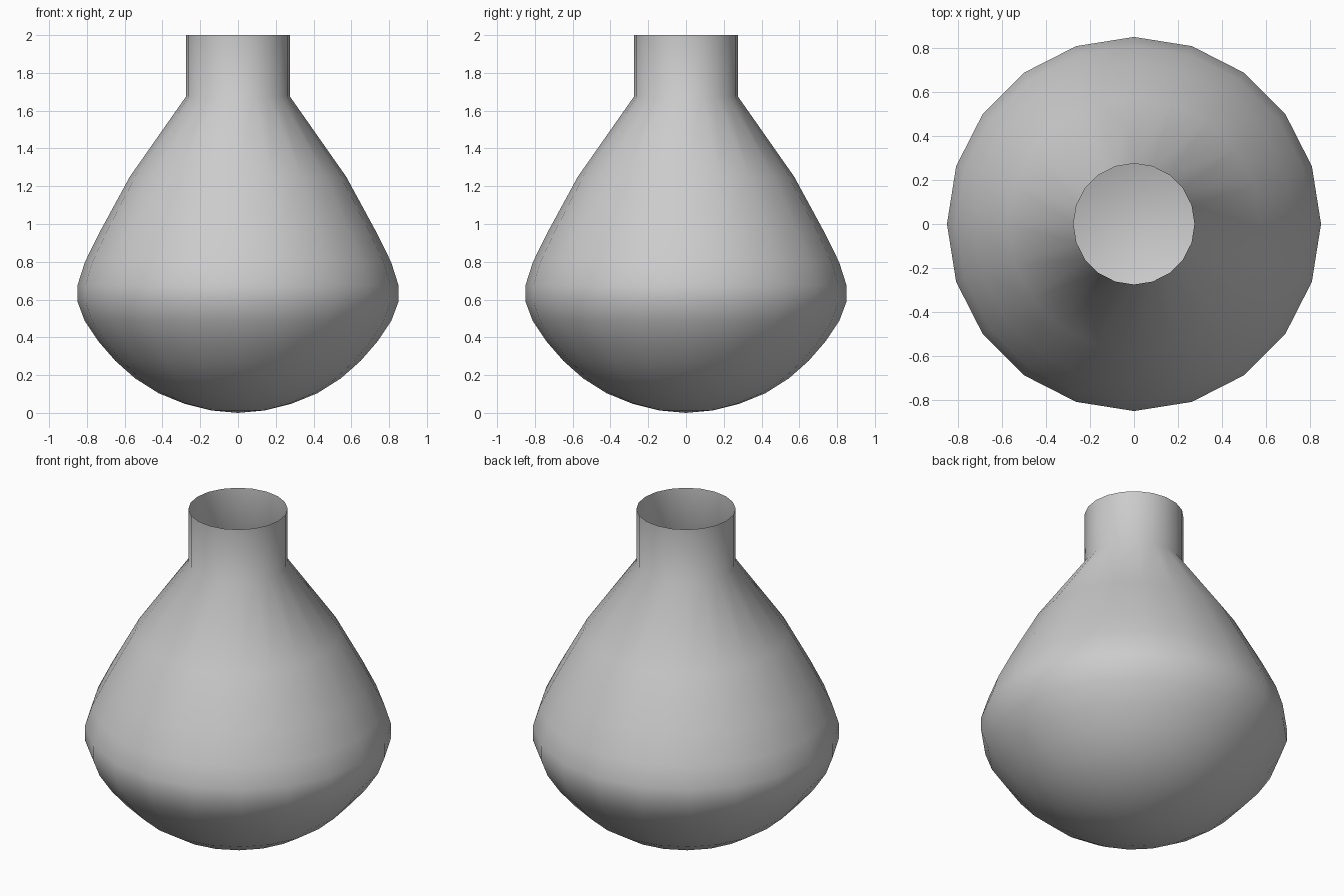
import bpy, bmesh, math

if "Cube" in bpy.data.objects:
    bpy.data.objects.remove(bpy.data.objects["Cube"])

SIDES = 20

# Profile (radius, height) from the round bottom up to the open neck rim
profile = [(0.143, 0.013), (0.282, 0.048), (0.42, 0.104), (0.545, 0.183),
           (0.65, 0.276), (0.74, 0.38), (0.812, 0.488), (0.85, 0.59),
           (0.85, 0.675), (0.81, 0.80), (0.728, 0.965), (0.573, 1.25),
           (0.275, 1.675), (0.275, 2.0)]

bm = bmesh.new()
rings = [[bm.verts.new((r * math.cos(2 * math.pi * i / SIDES),
                        r * math.sin(2 * math.pi * i / SIDES), z))
          for i in range(SIDES)] for r, z in profile]
pole = bm.verts.new((0, 0, 0))

# Bottom cap, then the walls ring by ring; the top stays open
for i in range(SIDES):
    j = (i + 1) % SIDES
    bm.faces.new((pole, rings[0][j], rings[0][i]))
    for low, high in zip(rings, rings[1:]):
        bm.faces.new((low[i], low[j], high[j], high[i]))
for f in bm.faces:
    f.smooth = True

mesh = bpy.data.meshes.new("flask")
bm.to_mesh(mesh)
bm.free()
flask = bpy.data.objects.new("flask", mesh)
bpy.context.collection.objects.link(flask)
